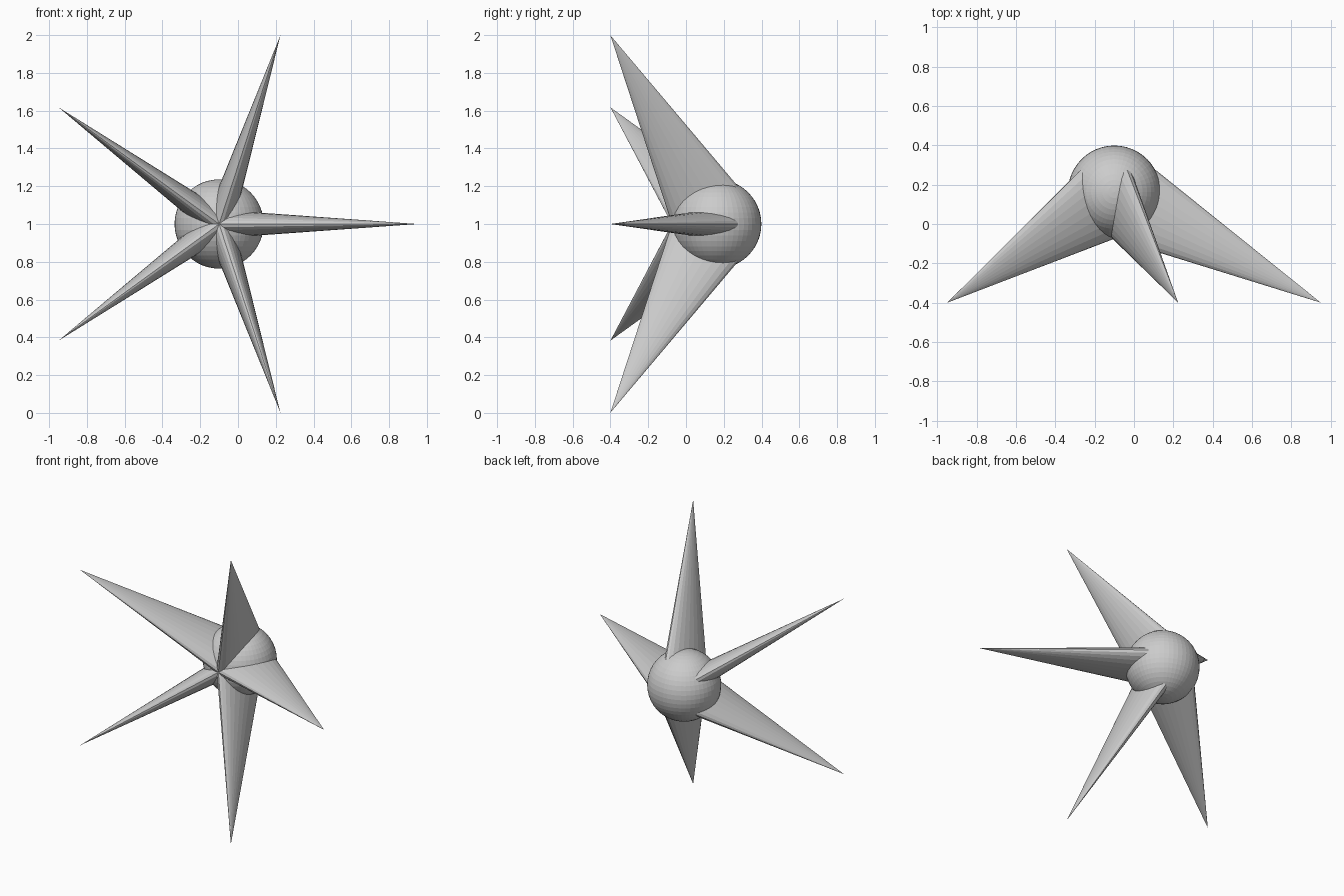
import bpy, bmesh, math
from mathutils import Vector

if "Cube" in bpy.data.objects:
    bpy.data.objects.remove(bpy.data.objects["Cube"])

CENTRE = Vector((-0.10, 0.163, 1.0))
RADIUS = 0.236
TIP_R, TIP_Y = 1.05, -0.40
SIDES = 24


def add_object(name, bm):
    bmesh.ops.recalc_face_normals(bm, faces=bm.faces)
    mesh = bpy.data.meshes.new(name)
    bm.to_mesh(mesh)
    bm.free()
    obj = bpy.data.objects.new(name, mesh)
    bpy.context.collection.objects.link(obj)
    return obj


# Core ball
bm = bmesh.new()
bmesh.ops.create_uvsphere(bm, u_segments=48, v_segments=24, radius=RADIUS)
add_object("core_ball", bm).location = CENTRE


# Flattened cone: elliptical root chord on the ball, swept forward to a point
def add_spike(index):
    angle = math.radians(72 * index)
    out = Vector((math.cos(angle), 0, math.sin(angle)))
    side = Vector((-math.sin(angle), 0, math.cos(angle)))

    def place(r, y, s):
        return Vector((CENTRE.x, y, CENTRE.z)) + out * r + side * s

    front, back = Vector((0.0, -0.075)), Vector((0.21, 0.275))
    mid, half = (front + back) / 2, (back - front) / 2
    bm = bmesh.new()
    root = []
    for i in range(SIDES):
        a = math.tau * i / SIDES
        p = mid + half * math.cos(a)
        root.append(bm.verts.new(place(p.x, p.y, 0.068 * math.sin(a))))
    tip = bm.verts.new(place(TIP_R, TIP_Y, 0))
    for i in range(SIDES):
        bm.faces.new((root[i], root[(i + 1) % SIDES], tip))
    bm.faces.new(root)
    add_object(f"spike_{index + 1}", bm)


for n in range(5):
    add_spike(n)
